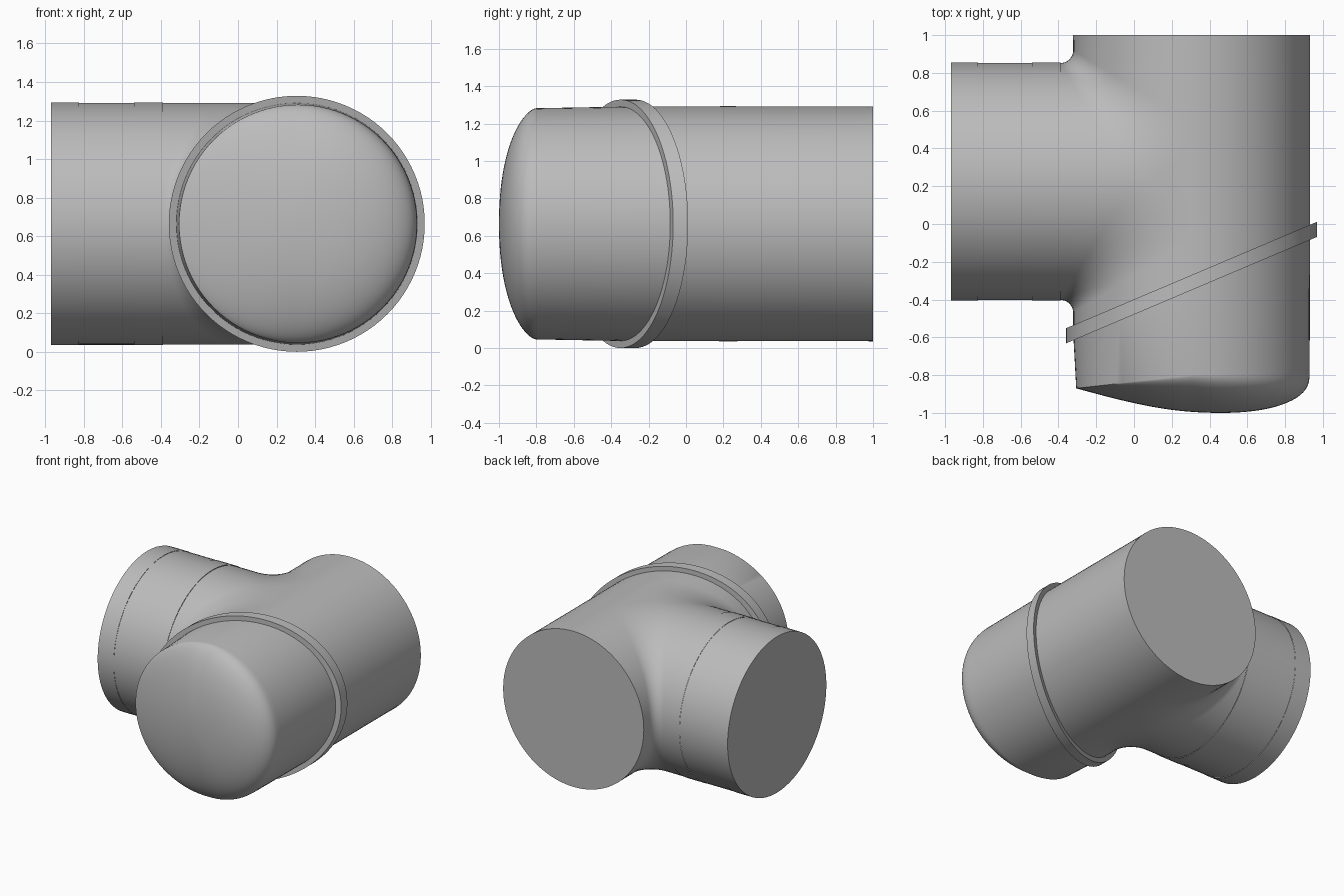
import bpy, bmesh
from math import sin, cos, pi, sqrt, radians

if "Cube" in bpy.data.objects:
    bpy.data.objects.remove(bpy.data.objects["Cube"])

X0, Y0, Z0, R = 0.305, 0.225, 0.664, 0.627   # main axis x, branch axis y, shared height, radius
SEAM_X, BACK_Y, N = -0.39, 1.0, 96
SLOPE, RING_Y = 0.424, -0.31                 # slanted clamp plane

grey = bpy.data.materials.new("plain grey")
grey.diffuse_color = (0.5, 0.5, 0.5, 1)
grey.use_nodes = True
grey.node_tree.nodes["Principled BSDF"].inputs["Base Color"].default_value = grey.diffuse_color


def slant(x):
    return RING_Y + SLOPE * (x - X0)


def grid(bm, rows, closed=False):
    """Skin a list of equally long point rows."""
    vs = [[bm.verts.new(p) for p in row] for row in rows]
    n = len(rows[0])
    for a, b in zip(vs, vs[1:]):
        for i in range(n if closed else n - 1):
            j = (i + 1) % n
            bm.faces.new((a[i], a[j], b[j], b[i]))
    return vs


def finish(name, bm, angle=30):
    bmesh.ops.remove_doubles(bm, verts=bm.verts, dist=1e-5)
    bmesh.ops.dissolve_degenerate(bm, edges=bm.edges, dist=1e-6)
    bmesh.ops.recalc_face_normals(bm, faces=bm.faces)
    me = bpy.data.meshes.new(name)
    bm.to_mesh(me)
    bm.free()
    me.materials.append(grey)
    ob = bpy.data.objects.new(name, me)
    bpy.context.collection.objects.link(ob)
    bpy.ops.object.select_all(action='DESELECT')
    ob.select_set(True)
    bpy.context.view_layer.objects.active = ob
    bpy.ops.object.shade_smooth_by_angle(angle=radians(angle))
    return ob


def circle_y(r, yf, cx=X0):
    """Circle round the main axis, with y given by a function of x."""
    pts = []
    for i in range(N):
        t = 2 * pi * i / N
        x = cx + r * cos(t)
        pts.append((x, yf(x), Z0 + r * sin(t)))
    return pts


# Tee body: half pipe on the right, two blended walls on the left
bm = bmesh.new()
rows = []
for i in range(N // 2 + 1):
    t = -pi / 2 + pi * i / (N // 2)
    x, z = X0 + R * cos(t), Z0 + R * sin(t)
    rows.append([(x, slant(x), z), (x, BACK_Y, z)])
grid(bm, rows)

ARC = 14
tops = []
for side in (-1, 1):
    rows = []
    for i in range(N // 2 + 1):
        t = -pi / 2 + pi * i / (N // 2)
        w, z = R * max(cos(t), 0), Z0 + R * sin(t)
        f = 0.068 + 0.25 * (1 - w / R)       # blend radius widens toward the top
        cx, cy = X0 - w - f, Y0 + side * (w + f)
        row = [(SEAM_X, Y0 + side * w, z)]
        for k in range(ARC + 1):
            a = pi / 2 * k / ARC
            row.append((cx + f * sin(a), cy - side * f * cos(a), z))
        xe = X0 - w
        row.append((xe, slant(xe) if side < 0 else BACK_Y, z))
        rows.append(row)
    grid(bm, rows)
    tops.append((rows[0], rows[-1]))
# flat webs between the two blends, top and bottom
for k in (0, 1):
    front, back = tops[0][k][1:-1], tops[1][k][1:-1]
    for i in range(ARC):
        quad = [front[i], front[i + 1], back[i + 1], back[i]]
        if i == 0:
            quad.pop()
        vs = [bm.verts.new(p) for p in quad]
        bm.faces.new(vs)
finish("tee_body", bm)

# Closed back end with a thin lip
bm = bmesh.new()
vs = grid(bm, [circle_y(R + 0.001, lambda x: 0.975), circle_y(R + 0.001, lambda x: BACK_Y)], True)
bm.faces.new(vs[1])
finish("back_end_lip", bm)

# Branch sleeves, each slightly different in radius so the seams show
for name, xa, xb, r in (("branch_end", -0.97, -0.826, 0.630),
                        ("branch_sleeve", -0.826, -0.54, 0.628),
                        ("branch_collar", -0.54, SEAM_X, 0.630)):
    bm = bmesh.new()
    rows = [[(x, Y0 + r * cos(2 * pi * i / N), Z0 + r * sin(2 * pi * i / N)) for i in range(N)]
            for x in (xa, xb)]
    vs = grid(bm, rows, True)
    if name == "branch_end":
        bm.faces.new(vs[0])
    finish(name, bm)

# Slanted clamp ring
bm = bmesh.new()
prof = [(0.61, 0.04), (0.664, 0.04), (0.664, -0.04), (0.61, -0.04), (0.61, 0.04)]
grid(bm, [circle_y(r, lambda x, o=o: slant(x) + o) for r, o in prof], True)
finish("clamp_ring", bm)

# End cap: tapered wall, then a lopsided dome, soft on the right and creased on the left
CX, CR, APEX = 0.312, 0.618, -0.995


def mix(c, left, mid, right):
    return mid + (right - mid) * c if c > 0 else mid + (mid - left) * c


def dome_ring(rho):
    pts = []
    for i in range(N):
        t = 2 * pi * i / N
        c = cos(t)
        edge = mix(c, -0.87, -0.80, -0.78)
        bulge = max(0, 1 - rho * rho) ** (1 / mix(c, 1.0, 1.7, 3.2))
        y = edge + (APEX - edge) * bulge - 0.04 * c * rho * (1 - rho * rho)
        pts.append((CX + CR * rho * c, y, Z0 + CR * rho * sin(t)))
    return pts


bm = bmesh.new()
rows = [circle_y(R, slant)]
rows += [dome_ring(sin(pi / 2 * (1 - k / 28))) for k in range(28)]
rows.append([(CX, APEX, Z0)] * N)
grid(bm, rows, True)
finish("end_cap", bm)
